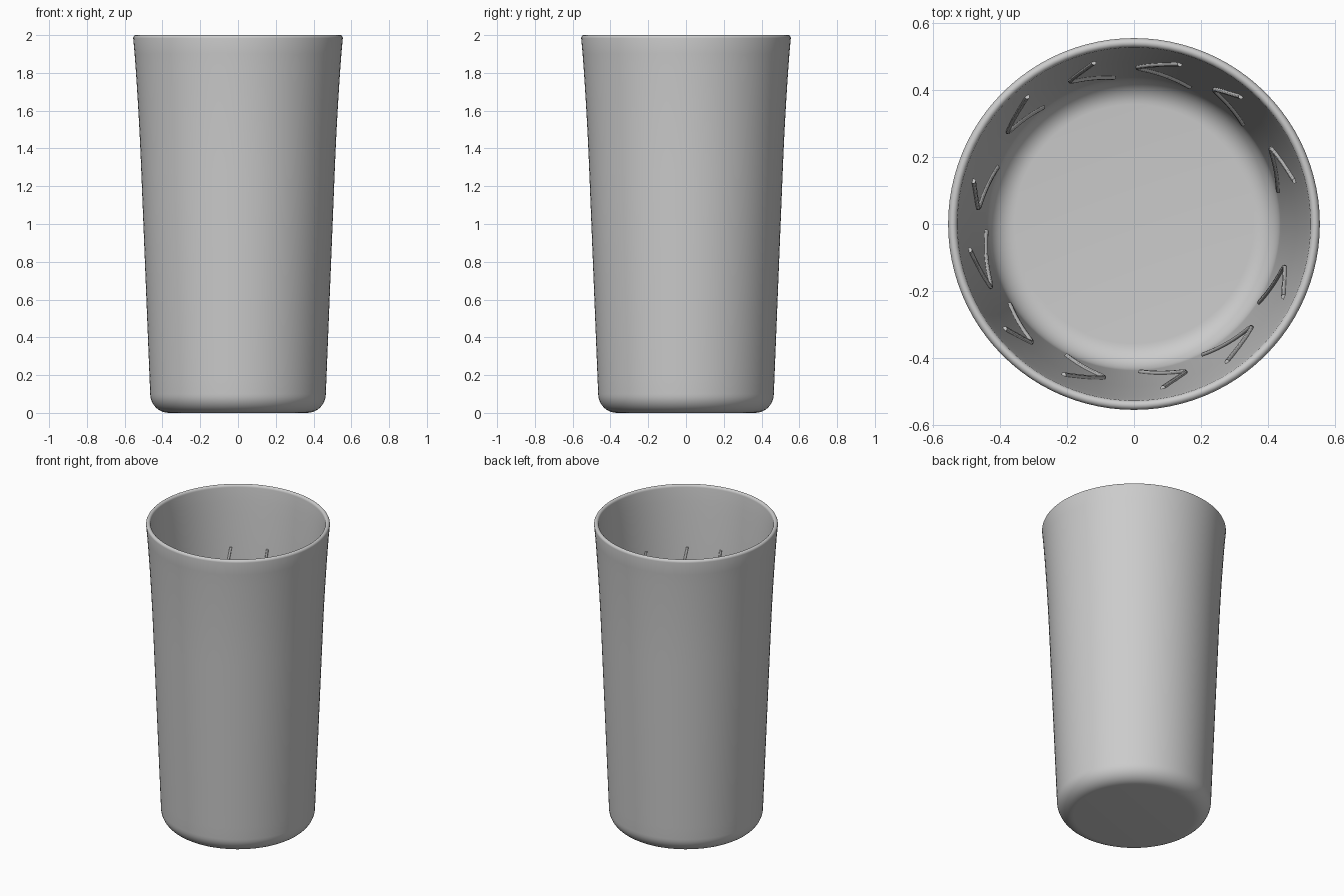
import bpy, bmesh
from math import sin, cos, pi, radians, tau

cube = bpy.data.objects.get("Cube")
if cube:
    bpy.data.objects.remove(cube)

grey = bpy.data.materials.new("light_grey")
grey.use_nodes = True
colour = (0.6, 0.6, 0.6, 1)
grey.diffuse_color = colour
grey.node_tree.nodes["Principled BSDF"].inputs["Base Color"].default_value = colour

BASE, TOP, WALL = 0.1, 2.0, 0.028


def outer_radius(z):
    """Straight taper with a gentle flare towards the rim."""
    flare = max(0, z - 1.3) / 0.7
    return 0.461 + 0.04 * z + 0.014 * flare ** 2


def arc(r, z, a, b, start, end, steps=10):
    """Elliptical arc in the (radius, height) plane."""
    angles = [radians(start + (end - start) * i / steps) for i in range(steps + 1)]
    return [(r + a * cos(t), z + b * sin(t)) for t in angles]


# Cup: one closed profile spun around the z axis
heights = [BASE + (TOP - 0.02 - BASE) * i / 24 for i in range(25)]
r_base, r_rim = outer_radius(BASE), outer_radius(TOP)
profile = [(0, 0)]
profile += arc(r_base - 0.1, BASE, 0.1, BASE, -90, 0)
profile += [(outer_radius(z), z) for z in heights[1:-1]]
profile += arc(r_rim - WALL / 2, TOP - 0.016, WALL / 2, 0.016, 0, 180)
profile += [(outer_radius(z) - WALL, z) for z in reversed(heights[1:-1])]
profile += arc(r_base - WALL - 0.08, 0.12, 0.08, 0.09, 0, -90)
profile += [(0, 0.03)]

bm = bmesh.new()
verts = [bm.verts.new((r, 0, z)) for r, z in profile]
edges = [bm.edges.new(pair) for pair in zip(verts, verts[1:])]
bmesh.ops.spin(bm, geom=verts + edges, cent=(0, 0, 0), axis=(0, 0, 1),
               angle=tau, steps=96, use_duplicate=False)
bmesh.ops.remove_doubles(bm, verts=bm.verts, dist=0.0001)
bmesh.ops.recalc_face_normals(bm, faces=bm.faces)
for face in bm.faces:
    face.smooth = True
mesh = bpy.data.meshes.new("cup_body")
bm.to_mesh(mesh)
bm.free()
mesh.materials.append(grey)
bpy.context.collection.objects.link(bpy.data.objects.new("cup_body", mesh))

# Thin bent ridges on the inner wall, in three groups of four
Z_HIGH, Z_BEND, Z_LOW = 1.6, 0.92, 0.3


def wall_point(angle, z):
    r = outer_radius(z) - WALL - 0.003
    t = radians(angle)
    return (r * cos(t), r * sin(t), z, 1)


def ridge_path(bend, upper, lower, steps=10):
    """Upper arm, rounded bend and lower arm, all hugging the wall."""
    high, mid, low = (bend - upper, Z_HIGH), (bend + 1, Z_BEND), (bend - lower, Z_LOW)

    def mix(a, b, f):
        return tuple(p + (q - p) * f for p, q in zip(a, b))

    enter, leave = mix(mid, high, 0.15), mix(mid, low, 0.15)
    path = [mix(high, enter, i / steps) for i in range(steps)]
    path += [mix(mix(enter, mid, i / 6), mix(mid, leave, i / 6), i / 6) for i in range(6)]
    path += [mix(leave, low, i / steps) for i in range(steps + 1)]
    return [wall_point(a, z) for a, z in path]


curve = bpy.data.curves.new("inner_ridges", "CURVE")
curve.dimensions = "3D"
curve.bevel_depth = 0.0075
curve.bevel_resolution = 2
curve.use_fill_caps = True
shapes = [(0, 10, 16), (25, 15, 21), (55, 9, 16.5), (85, 14, 16)]
for start in (114, -16, -131):
    for offset, upper, lower in shapes:
        points = ridge_path(start - offset, upper, lower)
        spline = curve.splines.new("POLY")
        spline.points.add(len(points) - 1)
        for target, co in zip(spline.points, points):
            target.co = co
curve.materials.append(grey)
ridges = bpy.data.objects.new("inner_ridges", curve)
bpy.context.collection.objects.link(ridges)
